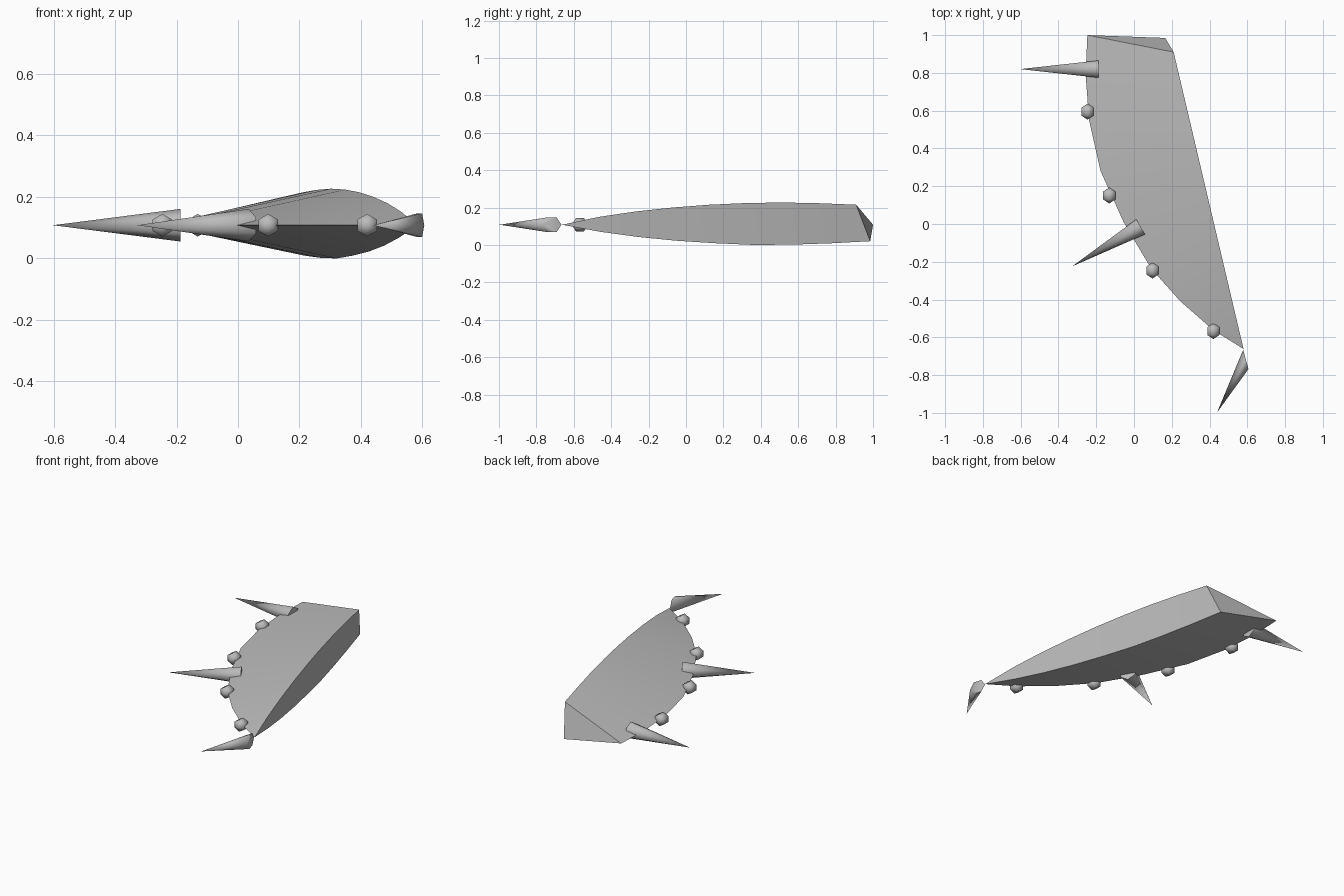
import bpy, bmesh, math
from mathutils import Vector

if "Cube" in bpy.data.objects:
    bpy.data.objects.remove(bpy.data.objects["Cube"])

MID = 0.108  # height of the cutting edge
grey = bpy.data.materials.new("plain_grey")
grey.diffuse_color = (0.5, 0.5, 0.5, 1)
grey.use_nodes = True
grey.node_tree.nodes["Principled BSDF"].inputs["Base Color"].default_value = grey.diffuse_color


def finish(name, bm, angle):
    """Turn a bmesh into a shaded object."""
    bmesh.ops.recalc_face_normals(bm, faces=bm.faces[:])
    mesh = bpy.data.meshes.new(name)
    bm.to_mesh(mesh)
    bm.free()
    mesh.materials.append(grey)
    obj = bpy.data.objects.new(name, mesh)
    bpy.context.collection.objects.link(obj)
    bpy.ops.object.select_all(action='DESELECT')
    obj.select_set(True)
    bpy.context.view_layer.objects.active = obj
    bpy.ops.object.shade_smooth_by_angle(angle=math.radians(angle))


def ring(bm, centre, side, up, turn=0.0):
    """Six vertices around a centre."""
    return [bm.verts.new(centre + up * math.cos(a) + side * math.sin(a))
            for a in (math.pi / 3 * i + turn for i in range(6))]


def fan(bm, loop, tip):
    for i in range(6):
        bm.faces.new((loop[i], loop[(i + 1) % 6], tip))


def spike(name, base, tip, side, up, turn=0.0):
    bm = bmesh.new()
    loop = ring(bm, Vector((*base, MID)), Vector((*side, 0)), Vector((0, 0, up)), turn)
    bm.faces.new(loop)
    fan(bm, loop, bm.verts.new((*tip, MID)))
    finish(name, bm, 70)


def stud(name, x, y, r=0.0425):
    # six-sided ball with its poles pointing front and back
    bm = bmesh.new()
    c, axis = Vector((x, y, MID)), Vector((0, r, 0))
    w = r * math.sin(math.pi / 3)
    a, b = (ring(bm, c + axis * s, Vector((w, 0, 0)), Vector((0, 0, w))) for s in (-0.5, 0.5))
    for i in range(6):
        j = (i + 1) % 6
        bm.faces.new((a[i], a[j], b[j], b[i]))
    fan(bm, a, bm.verts.new(c - axis))
    fan(bm, b, bm.verts.new(c + axis))
    finish(name, bm, 70)


# Blade: wedge sections from the wide back end to the pointed front
edge = [(-0.247, 1.0), (-0.256, 0.79), (-0.238, 0.55), (-0.177, 0.28), (-0.055, 0.01),
        (0.09, -0.235), (0.246, -0.41), (0.42, -0.562)]
top_z = [0.215, 0.223, 0.227, 0.224, 0.215, 0.2, 0.179, 0.15]
low_z = [0.02, 0.009, 0.002, 0.0, 0.009, 0.022, 0.042, 0.07]
point = Vector((0.58, -0.662, 0))
bm = bmesh.new()
sections = []
for i, (x, y) in enumerate(edge):
    top = Vector((0.21, 0.91, 0)).lerp(point, i / 8)
    low = Vector((0.165, 0.985, 0)).lerp(point, i / 8)
    top.z, low.z = top_z[i], low_z[i]
    sections.append([bm.verts.new(v) for v in ((x, y, MID), top, low)])
for a, b in zip(sections, sections[1:]):
    for i in range(3):
        j = (i + 1) % 3
        bm.faces.new((a[i], a[j], b[j], b[i]))
bm.faces.new(sections[0])
end = bm.verts.new((point.x, point.y, MID))
last = sections[-1]
for i in range(3):
    bm.faces.new((last[i], last[(i + 1) % 3], end))
finish("blade", bm, 30)

# Spikes along the curved edge and at the front point
spike("back_spike", (-0.187, 0.82), (-0.602, 0.82), (0, 0.053), 0.053)
spike("middle_spike", (0.035, -0.015), (-0.327, -0.224), (0.0265, -0.046), 0.053)
spike("front_spike", (0.592, -0.717), (0.44, -0.997), (0.014, -0.051), 0.045, math.pi / 6)

# Studs between the spikes
for n, (x, y) in enumerate([(-0.246, 0.595), (-0.131, 0.151), (0.098, -0.246), (0.42, -0.567)], 1):
    stud(f"stud_{n}", x, y)
